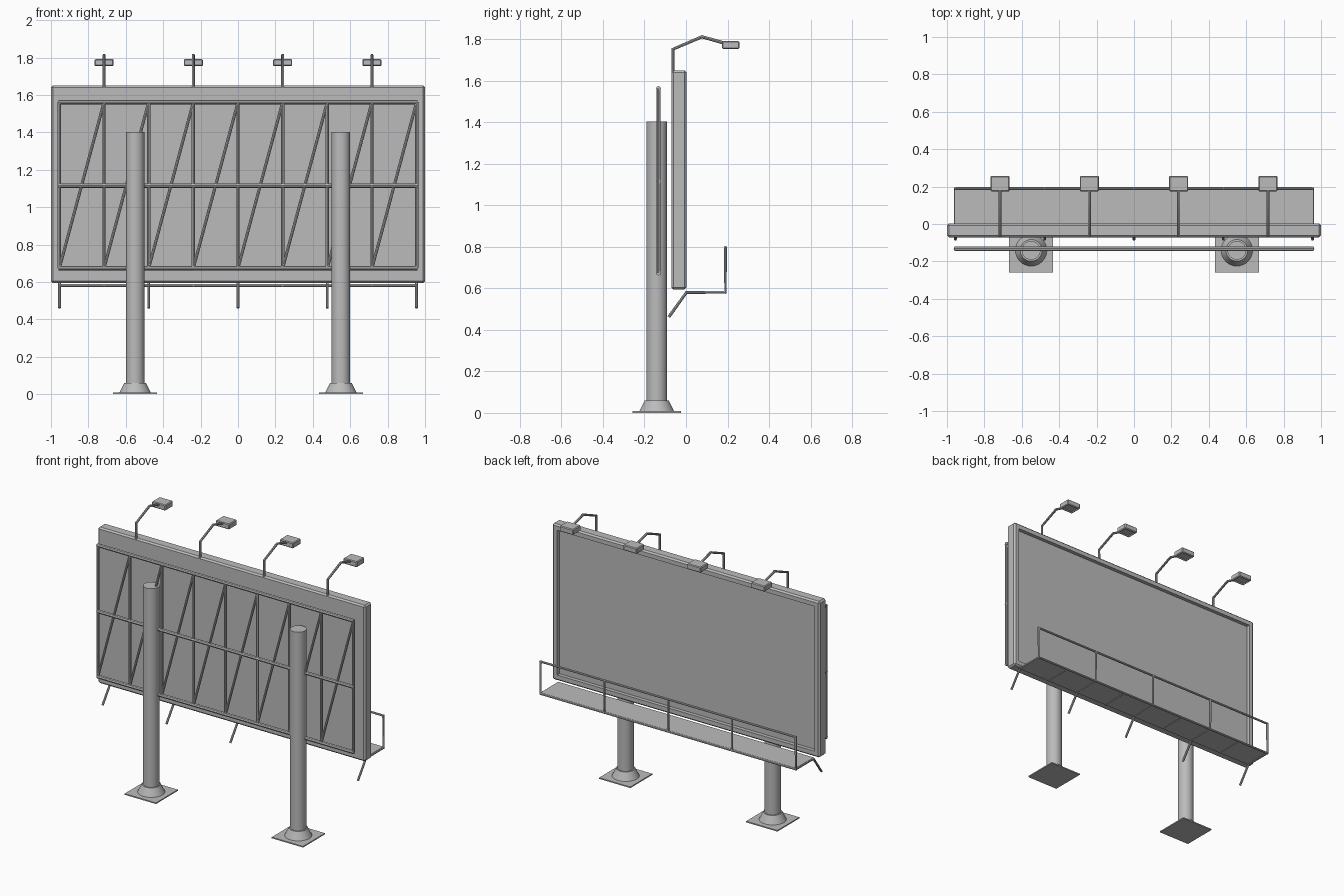
import bpy, bmesh, math
from mathutils import Matrix, Vector

if "Cube" in bpy.data.objects:
    bpy.data.objects.remove(bpy.data.objects["Cube"])

grey = bpy.data.materials.new("grey_steel")
grey.diffuse_color = (0.5, 0.5, 0.5, 1)
grey.use_nodes = True
grey.node_tree.nodes["Principled BSDF"].inputs["Base Color"].default_value = grey.diffuse_color


def finish(ob, smooth=False):
    ob.data.materials.clear()
    ob.data.materials.append(grey)
    if smooth:
        bpy.ops.object.select_all(action='DESELECT')
        ob.select_set(True)
        bpy.context.view_layer.objects.active = ob
        bpy.ops.object.shade_smooth_by_angle(angle=math.radians(40))
    return ob


def mesh_object(name, bm, smooth=False):
    bmesh.ops.recalc_face_normals(bm, faces=bm.faces)
    me = bpy.data.meshes.new(name)
    bm.to_mesh(me)
    bm.free()
    ob = bpy.data.objects.new(name, me)
    bpy.context.collection.objects.link(ob)
    return finish(ob, smooth)


def box_bm(lo, hi, bevel=0.0):
    bm = bmesh.new()
    lo, hi = Vector(lo), Vector(hi)
    bmesh.ops.create_cube(bm, size=1, matrix=Matrix.Translation((lo + hi) / 2)
                          @ Matrix.Diagonal((*(hi - lo), 1)))
    if bevel:
        bmesh.ops.bevel(bm, geom=bm.edges[:], offset=bevel, segments=1, affect='EDGES')
    return bm


def recess(bm, direction, border, depth):
    # inset the largest face pointing in a direction and push it inwards
    d = Vector(direction)
    bm.normal_update()
    f = max((f for f in bm.faces if f.normal.dot(d) > 0.99), key=lambda f: f.calc_area())
    bmesh.ops.inset_region(bm, faces=[f], thickness=border)
    r = bmesh.ops.extrude_discrete_faces(bm, faces=[f])
    bmesh.ops.translate(bm, verts=r['faces'][0].verts, vec=-d * depth)


def tubes(name, paths, radius):
    # several round bars in one object
    cu = bpy.data.curves.new(name, 'CURVE')
    cu.dimensions = '3D'
    cu.bevel_depth = radius
    cu.bevel_resolution = 2
    cu.use_fill_caps = True
    for pts in paths:
        sp = cu.splines.new('POLY')
        sp.points.add(len(pts) - 1)
        for p, c in zip(sp.points, pts):
            p.co = (*c, 1)
    tmp = bpy.data.objects.new(name + "_curve", cu)
    bpy.context.collection.objects.link(tmp)
    dg = bpy.context.evaluated_depsgraph_get()
    me = bpy.data.meshes.new_from_object(tmp.evaluated_get(dg))
    bpy.data.objects.remove(tmp)
    ob = bpy.data.objects.new(name, me)
    bpy.context.collection.objects.link(ob)
    return finish(ob, True)


# display board with a framed, recessed face towards +y
bm = box_bm((-1, -0.071, 0.595), (1, 0.003, 1.65), 0.01)
recess(bm, (0, 1, 0), 0.04, 0.025)
mesh_object("display_board", bm)

# rear truss: three rails, nine uprights and eight diagonals
Y, Z0, Z1 = -0.132, 0.674, 1.562
xs = [-0.955 + i * 1.91 / 8 for i in range(9)]
tubes("truss_rails", [[(-0.96, Y, z), (0.96, Y, z)] for z in (Z0, 1.115, Z1)], 0.012)
tubes("truss_uprights", [[(x, Y, Z0), (x, Y, Z1)] for x in xs], 0.009)
tubes("truss_diagonals", [[(a, Y, Z0), (b, Y, Z1)] for a, b in zip(xs, xs[1:])], 0.008)

# posts with flared feet and base plates
for side, sx in (("left", -0.55), ("right", 0.55)):
    py = -0.141
    bm = bmesh.new()
    for r0, r1, z0, z1 in ((0.05, 0.05, 0.0, 1.403), (0.085, 0.058, 0.006, 0.06)):
        bmesh.ops.create_cone(bm, cap_ends=True, segments=32, radius1=r0, radius2=r1,
                              depth=z1 - z0,
                              matrix=Matrix.Translation((sx, py, (z0 + z1) / 2)))
    mesh_object(side + "_post", bm, True)
    h = 0.117
    mesh_object(side + "_base_plate", box_bm((sx - h, py - h, 0), (sx + h, py + h, 0.008)))

# walkway: deck, joists, brackets that rise into railing posts, and a handrail
mesh_object("walkway_deck", box_bm((-0.955, 0.0, 0.578), (0.955, 0.19, 0.588)))
tubes("walkway_joists", [[(x, 0, 0.578), (x, 0.19, 0.578)] for x in xs[1::2]], 0.004)
tubes("walkway_brackets", [[(x, -0.083, 0.462), (x, 0.002, 0.58), (x, 0.19, 0.58),
                            (x, 0.19, 0.80)] for x in xs[::2]], 0.0075)
tubes("handrail", [[(-0.96, 0.19, z), (0.96, 0.19, z)] for z in (0.58, 0.798)], 0.007)

# four lamps on bent arms above the board
lamp_x = (-0.716, -0.239, 0.239, 0.716)
tubes("lamp_arms", [[(x, -0.063, 1.63), (x, -0.063, 1.752), (x, 0.077, 1.812),
                     (x, 0.19, 1.78)] for x in lamp_x], 0.008)
for i, x in enumerate(lamp_x):
    bm = box_bm((x - 0.051, 0.174, 1.754), (x + 0.051, 0.2575, 1.792), 0.005)
    recess(bm, (0, 0, -1), 0.007, 0.008)
    mesh_object(f"lamp_head_{i + 1}", bm)
